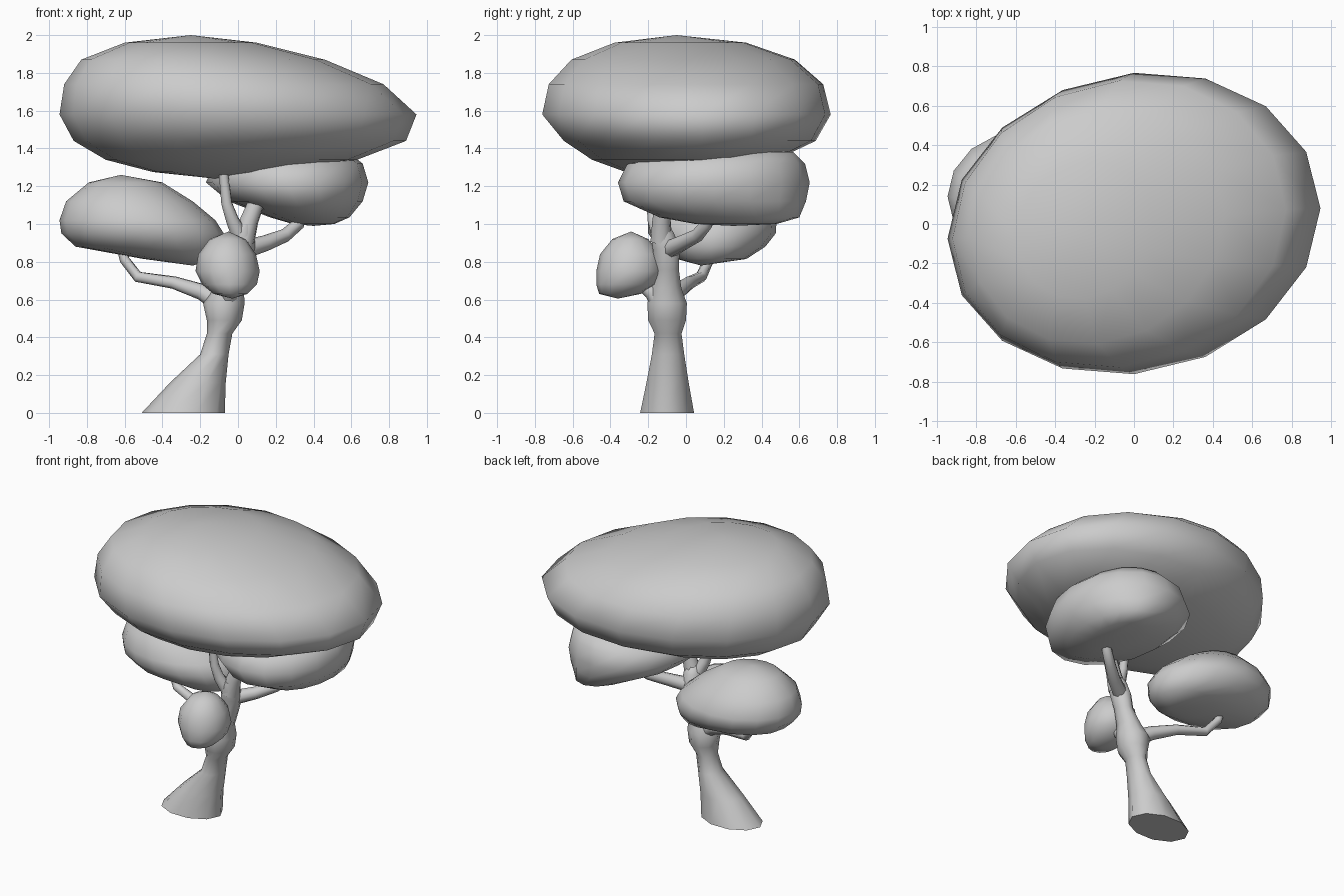
import bpy, bmesh, math
from mathutils import Vector


def loft(name, rings, angle):
    """Skin a stack of equal-sized point rings and cap both ends."""
    bm = bmesh.new()
    loops = [[bm.verts.new(p) for p in ring] for ring in rings]
    n = len(loops[0])
    for a, b in zip(loops, loops[1:]):
        for i in range(n):
            j = (i + 1) % n
            bm.faces.new((a[i], a[j], b[j], b[i]))
    bm.faces.new(loops[0][::-1])
    bm.faces.new(loops[-1])
    bmesh.ops.remove_doubles(bm, verts=bm.verts, dist=0.0005)
    bmesh.ops.recalc_face_normals(bm, faces=bm.faces)
    me = bpy.data.meshes.new(name)
    bm.to_mesh(me)
    bm.free()
    ob = bpy.data.objects.new(name, me)
    bpy.context.collection.objects.link(ob)
    bpy.ops.object.select_all(action='DESELECT')
    ob.select_set(True)
    bpy.context.view_layer.objects.active = ob
    bpy.ops.object.shade_smooth_by_angle(angle=math.radians(angle))
    return ob


def stack(name, levels, sides=16, skew=0.0, angle=80):
    """Horizontal rings from levels of (z, x min, x max, y min, y max)."""
    rings = []
    for z, x0, x1, y0, y1 in levels:
        ring = []
        for i in range(sides):
            t = math.tau * i / sides
            ring.append(((x0 + x1) / 2 + (x1 - x0) / 2 * math.cos(t),
                         (y0 + y1) / 2 + (y1 - y0) / 2 * math.sin(t + skew), z))
        rings.append(ring)
    return loft(name, rings, angle)


def branch(name, path, sides=8):
    """Tapered tube through (x, y, z, radius) points."""
    pts = [Vector(p[:3]) for p in path]
    rings = []
    for k, p in enumerate(pts):
        d = (pts[min(k + 1, len(pts) - 1)] - pts[max(k - 1, 0)]).normalized()
        u = d.cross(Vector((0.3, -1, 0.1))).normalized()
        v = d.cross(u)
        rings.append([p + path[k][3] * (u * math.cos(math.tau * i / sides)
                                        + v * math.sin(math.tau * i / sides))
                      for i in range(sides)])
    return loft(name, rings, 80)


# Foliage: wide canopy and three smaller clumps
stack("top_canopy", [
    (1.24, -0.12, -0.12, -0.05, -0.05), (1.275, -0.45, 0.25, -0.32, 0.28),
    (1.34, -0.70, 0.63, -0.50, 0.48), (1.44, -0.87, 0.89, -0.65, 0.69),
    (1.58, -0.945, 0.945, -0.765, 0.77), (1.74, -0.92, 0.77, -0.73, 0.73),
    (1.87, -0.83, 0.46, -0.61, 0.58), (1.96, -0.60, 0.10, -0.38, 0.32),
    (2.0, -0.25, -0.25, -0.05, -0.05)], skew=0.1)
stack("right_clump", [
    (0.99, 0.40, 0.40, 0.25, 0.25), (1.0, 0.29, 0.51, 0.05, 0.48),
    (1.035, 0.17, 0.59, -0.14, 0.60), (1.12, -0.05, 0.66, -0.33, 0.635),
    (1.22, -0.17, 0.69, -0.36, 0.655), (1.32, -0.12, 0.66, -0.31, 0.63),
    (1.38, 0.02, 0.58, -0.12, 0.57), (1.41, 0.30, 0.30, 0.22, 0.22)])
stack("left_clump", [
    (0.78, -0.24, -0.24, 0.08, 0.08), (0.815, -0.50, -0.11, -0.05, 0.32),
    (0.88, -0.86, -0.075, -0.15, 0.42), (0.95, -0.935, -0.075, -0.20, 0.475),
    (1.02, -0.945, -0.12, -0.20, 0.48), (1.12, -0.91, -0.24, -0.15, 0.41),
    (1.22, -0.79, -0.40, -0.04, 0.30), (1.26, -0.62, -0.62, 0.13, 0.13)])
stack("front_clump", [
    (0.605, -0.03, -0.03, -0.36, -0.36), (0.63, -0.13, 0.05, -0.46, -0.24),
    (0.68, -0.19, 0.10, -0.475, -0.155), (0.75, -0.225, 0.115, -0.475, -0.115),
    (0.84, -0.21, 0.095, -0.455, -0.13), (0.92, -0.15, 0.04, -0.39, -0.20),
    (0.96, -0.05, -0.05, -0.29, -0.29)], sides=12)

# Trunk: flared, leaning foot with a swollen fork
stack("trunk", [
    (0.0, -0.51, -0.07, -0.25, 0.05), (0.16, -0.36, -0.065, -0.215, 0.02),
    (0.31, -0.20, -0.05, -0.185, -0.005), (0.42, -0.165, -0.03, -0.17, -0.02),
    (0.49, -0.165, 0.02, -0.205, 0.005), (0.58, -0.185, 0.035, -0.21, 0.01),
    (0.66, -0.13, 0.03, -0.19, -0.02), (0.76, -0.06, 0.06, -0.165, -0.035),
    (0.87, -0.04, 0.09, -0.18, -0.03), (0.95, -0.03, 0.09, -0.19, -0.06),
    (1.0, 0.0, 0.08, -0.18, -0.09)], sides=10, angle=70)

# Branches carrying the foliage
branch("left_branch", [(-0.07, -0.10, 0.57, 0.06), (-0.19, -0.05, 0.64, 0.045),
                       (-0.34, 0.02, 0.69, 0.034), (-0.53, 0.08, 0.72, 0.03),
                       (-0.60, 0.12, 0.81, 0.028), (-0.63, 0.13, 0.90, 0.02)])
branch("right_branch", [(0.02, -0.10, 0.86, 0.05), (0.15, -0.02, 0.90, 0.042),
                        (0.25, 0.06, 0.94, 0.036), (0.32, 0.11, 1.0, 0.033),
                        (0.36, 0.14, 1.10, 0.025)])
branch("top_branch", [(0.03, -0.13, 0.91, 0.06), (0.06, -0.13, 1.02, 0.05),
                      (0.10, -0.12, 1.12, 0.045), (0.12, -0.10, 1.32, 0.035)])
branch("top_left_branch", [(0.02, -0.13, 0.92, 0.05), (-0.03, -0.17, 1.02, 0.036),
                           (-0.06, -0.18, 1.11, 0.03), (-0.08, -0.18, 1.30, 0.025)])
branch("front_branch", [(-0.05, -0.12, 0.56, 0.06), (-0.05, -0.18, 0.64, 0.045),
                        (-0.05, -0.27, 0.72, 0.035)])
